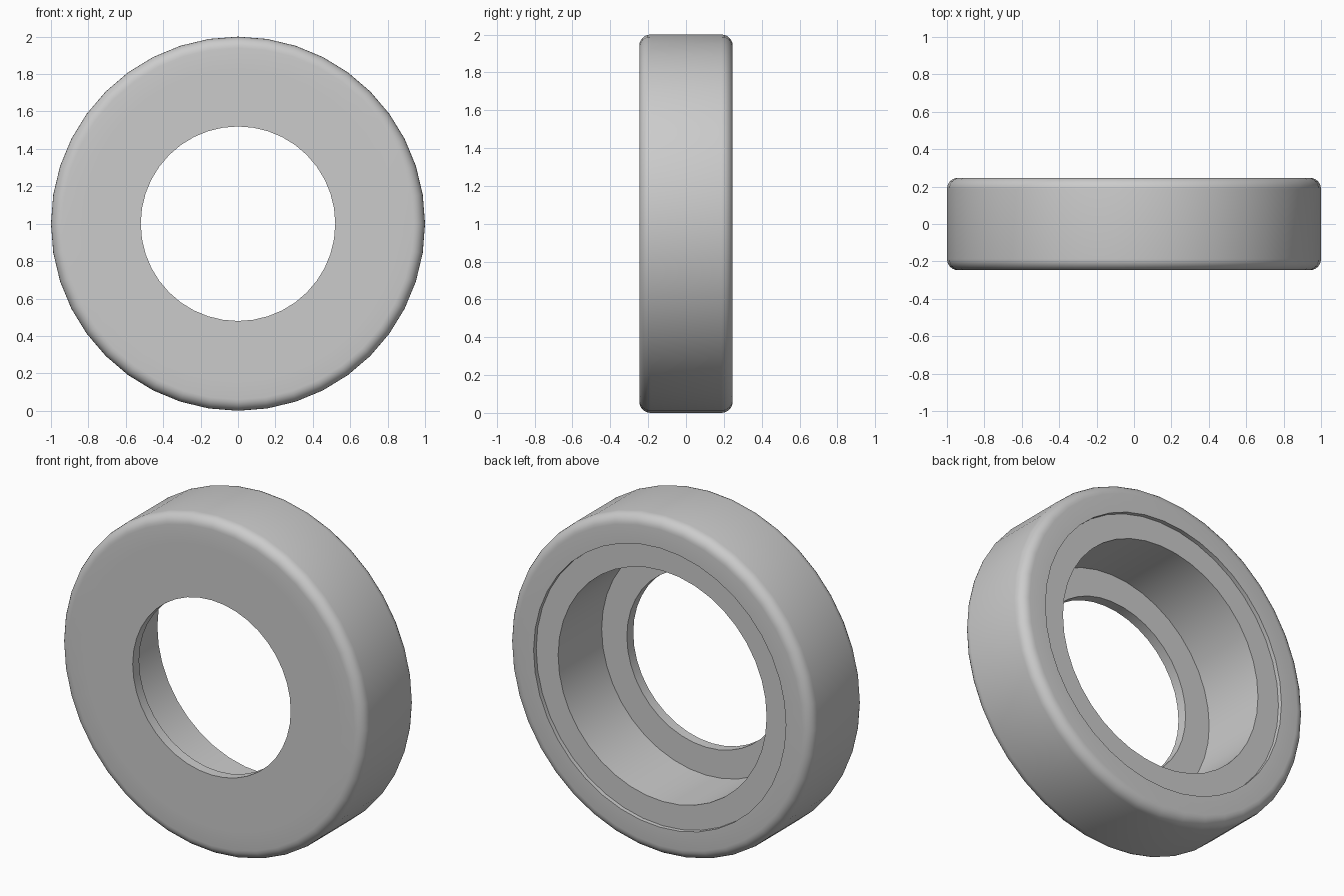
import bpy, bmesh, math

SEGMENTS = 40
HALF_WIDTH = 0.247
SEAT = 0.83      # radius where the two rings meet
FILLET = 0.06

cube = bpy.data.objects.get("Cube")
if cube:
    bpy.data.objects.remove(cube, do_unlink=True)

grey = bpy.data.materials.new("plain_grey")
grey.use_nodes = True
grey.diffuse_color = (0.6, 0.6, 0.6, 1)
grey.node_tree.nodes["Principled BSDF"].inputs["Base Color"].default_value = (0.6, 0.6, 0.6, 1)


def lathe(name, profile):
    """Turn a closed (radius, y) profile around the wheel axis."""
    bm = bmesh.new()
    rings = []
    for i in range(SEGMENTS):
        a = 2 * math.pi * i / SEGMENTS
        rings.append([bm.verts.new((r * math.cos(a), y, 1 + r * math.sin(a)))
                      for r, y in profile])
    n = len(profile)
    for i, ring in enumerate(rings):
        following = rings[(i + 1) % SEGMENTS]
        for j in range(n):
            k = (j + 1) % n
            bm.faces.new((ring[j], ring[k], following[k], following[j]))
    bmesh.ops.recalc_face_normals(bm, faces=bm.faces)
    mesh = bpy.data.meshes.new(name)
    bm.to_mesh(mesh)
    bm.free()
    mesh.materials.append(grey)
    obj = bpy.data.objects.new(name, mesh)
    bpy.context.collection.objects.link(obj)
    bpy.ops.object.select_all(action="DESELECT")
    obj.select_set(True)
    bpy.context.view_layer.objects.active = obj
    bpy.ops.object.shade_smooth_by_angle(angle=math.radians(30))
    return obj


# Outer ring with rounded shoulders
shoulder = []
for step in range(7):
    t = math.pi / 2 * step / 6
    shoulder.append((1 - FILLET + FILLET * math.sin(t),
                     HALF_WIDTH - FILLET + FILLET * math.cos(t)))
front = [(r, -y) for r, y in shoulder]
lathe("outer_ring", [(SEAT, -HALF_WIDTH)] + front + shoulder[::-1] + [(SEAT, HALF_WIDTH)])

# Inner ring: flush at the front with a thin lip, slightly recessed at the back
back, floor = HALF_WIDTH - 0.025, -HALF_WIDTH + 0.06
lathe("inner_ring", [(0.52, -HALF_WIDTH), (SEAT, -HALF_WIDTH), (SEAT, back),
                     (0.686, back), (0.686, floor), (0.52, floor)])
